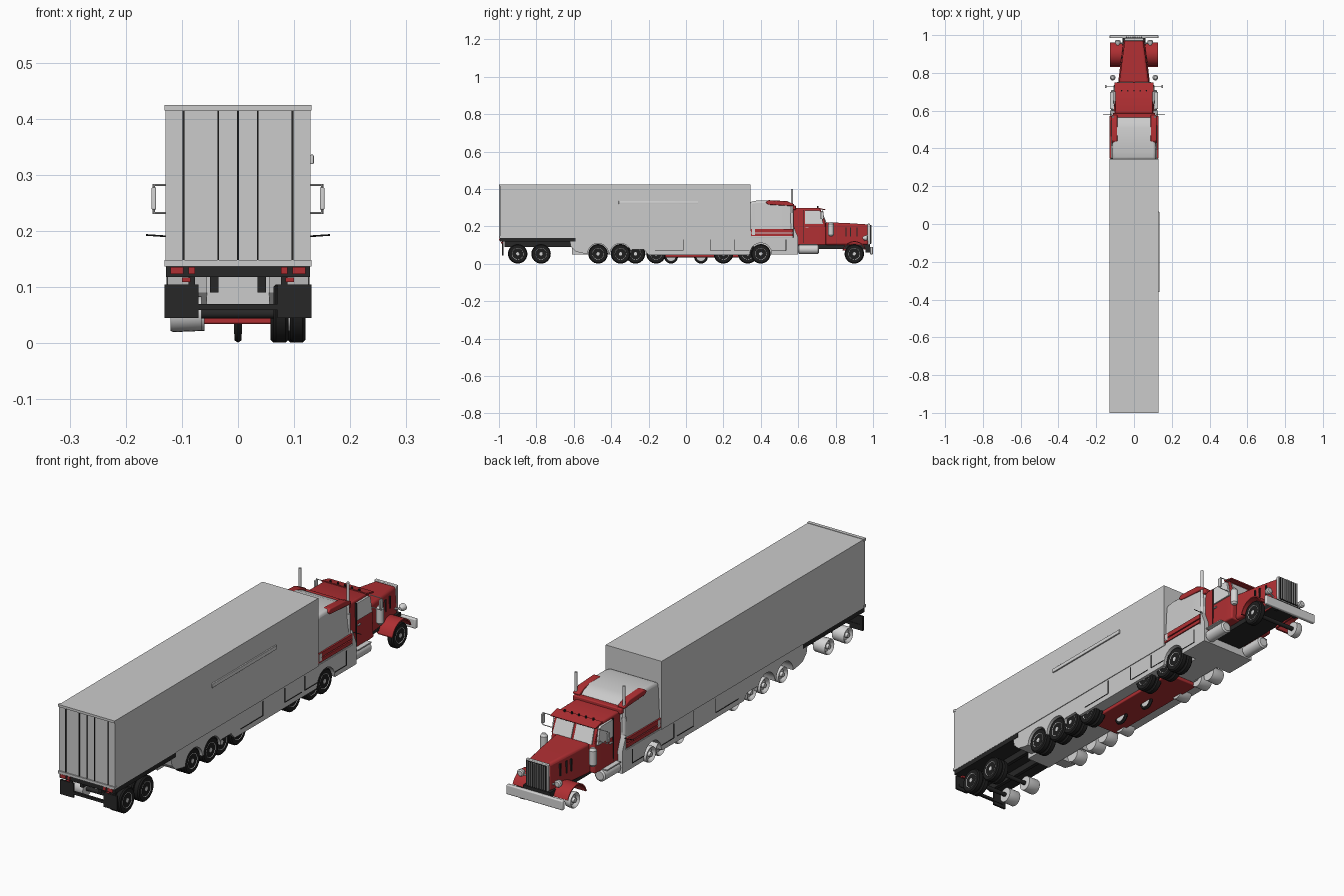
import bpy, bmesh, math
from mathutils import Vector

cube = bpy.data.objects.get("Cube")
if cube:
    bpy.data.objects.remove(cube, do_unlink=True)


def material(name, rgb):
    m = bpy.data.materials.new(name)
    m.use_nodes = True
    m.diffuse_color = (*rgb, 1)
    m.node_tree.nodes["Principled BSDF"].inputs["Base Color"].default_value = (*rgb, 1)
    return m


SILVER = material("silver_paint", (0.6, 0.6, 0.6))
CHROME = material("polished_metal", (0.66, 0.66, 0.66))
RED = material("red_paint", (0.43, 0.028, 0.032))
BLACK = material("black_chassis", (0.02, 0.02, 0.02))
TYRE = material("tyre_rubber", (0.013, 0.013, 0.013))
GLASS = material("pale_glass", (0.7, 0.7, 0.7))
made = []


def finish(name, bm, mat, bevel=0):
    bmesh.ops.recalc_face_normals(bm, faces=bm.faces)
    mesh = bpy.data.meshes.new(name)
    bm.to_mesh(mesh)
    bm.free()
    mesh.materials.append(mat)
    ob = bpy.data.objects.new(name, mesh)
    bpy.context.collection.objects.link(ob)
    if bevel:
        mod = ob.modifiers.new("rounded", "BEVEL")
        mod.width, mod.segments = bevel, 3
    made.append(ob)
    return ob


def skin(name, rings, mat, bevel=0, cap=True):
    """Bridge equal rings of points and close the ends."""
    bm = bmesh.new()
    rows = [[bm.verts.new(p) for p in ring] for ring in rings]
    n = len(rows[0])
    for a, b in zip(rows, rows[1:]):
        for i in range(n):
            bm.faces.new((a[i], a[(i + 1) % n], b[(i + 1) % n], b[i]))
    if cap:
        bm.faces.new(rows[0])
        bm.faces.new(rows[-1])
    return finish(name, bm, mat, bevel)


def box(name, x, y, z, mat, bevel=0):
    ring = [(x[0], z[0]), (x[1], z[0]), (x[1], z[1]), (x[0], z[1])]
    return skin(name, [[(a, q, b) for a, b in ring] for q in y], mat, bevel)


def prism(name, x, profile, mat, bevel=0):
    return skin(name, [[(q, a, b) for a, b in profile] for q in x], mat, bevel)


def loft(name, sections, mat, bevel=0):
    """Sections are (y, half width low, half width high, bottom, top)."""
    return skin(name, [[(-w, y, a), (w, y, a), (v, y, b), (-v, y, b)]
                       for y, w, v, a, b in sections], mat, bevel)


def lathe(name, profile, centre, axis, mat, n=24):
    """Turn (offset, radius) points about the given axis."""
    rot = Vector((0, 0, 1)).rotation_difference(Vector(axis))
    rings = []
    for h, r in profile:
        rings.append([Vector(centre) + rot @ Vector((r * math.cos(t), r * math.sin(t), h))
                      for t in (math.tau * i / n for i in range(n))])
    return skin(name, rings, mat)


def rod(name, start, end, r, mat, n=12):
    a, b = Vector(start), Vector(end)
    return lathe(name, [(0, r), ((b - a).length, r)], a, (b - a).normalized(), mat, n)


def arc(y, z, r, a0=math.pi, a1=0, n=14):
    return [(y + r * math.cos(a0 + (a1 - a0) * i / n), z + r * math.sin(a0 + (a1 - a0) * i / n))
            for i in range(n + 1)]


X, Y, Z = (1, 0, 0), (0, 1, 0), (0, 0, 1)
SIDES = (("left", 1), ("right", -1))

# Trailer box, rear frame and door seams
box("trailer_box", (-.129, .129), (-.995, .345), (.138, .423), SILVER)
for nm, z in (("top", (.415, .425)), ("bottom", (.137, .148))):
    box("rear_frame_" + nm, (-.131, .131), (-1, -.985), z, SILVER)
for x in (-.097, -.035, 0, .035, .097):
    box("door_seam", (x - .0015, x + .0015), (-.998, -.99), (.148, .415), BLACK)
box("side_awning", (.128, .135), (-.36, .065), (.319, .336), CHROME, .002)

# Rear chassis, lamps, mud flaps and bumper bar
box("rear_floor", (-.128, .128), (-.995, -.59), (.118, .138), BLACK)
box("rear_bumper_bar", (-.117, .117), (-.985, -.975), (.059, .07), BLACK)
for side, s in SIDES:
    box(side + "_mud_flap", (s * .07, s * .131), (-.985, -.977), (.045, .105), BLACK)
    box(side + "_flap_hanger", (s * .077, s * .088), (-.985, -.977), (.1, .125), BLACK)
    box(side + "_wide_lamp", (s * .097, s * .12), (-.999, -.99), (.123, .136), RED)
    box(side + "_small_lamp", (s * .077, s * .088), (-.999, -.99), (.123, .136), RED)
    box(side + "_low_lamp", (s * .085, s * .1), (-.99, -.975), (.109, .117), RED)
    box(side + "_frame_rail", (s * .035, s * .05), (-.97, -.58), (.09, .12), BLACK)

# Low side skirts with wheel arches around a closed belly
low = [(-.625, .14), (-.615, .09), (-.59, .065), (-.55, .056)]
low += arc(-.47, .053, .056) + arc(-.35, .053, .056)
low += [(-.29, .075), (-.225, .075), (-.2, .048), (.335, .048)]
low += arc(.4, .053, .058) + [(.46, .05), (.6, .05), (.6, .14), (.575, .2), (.575, .14)]
for side, s in SIDES:
    prism(side + "_skirt", (s * .055, s * .126), low, SILVER)
box("belly", (-.056, .056), (-.61, .6), (.05, .14), SILVER)
box("belly_pan", (-.075, .075), (-.2, .31), (.034, .05), RED, .004)
for side, s in SIDES:
    for y in (-.015, .13, .26, .535):
        box(side + "_skirt_seam", (s * .125, s * .1275), (y - .002, y + .002), (.07, .13), BLACK)
    for y0, y1 in ((-.165, -.015), (.13, .24), (.26, .34), (.46, .535)):
        box(side + "_skirt_line", (s * .125, s * .1275), (y0, y1), (.069, .072), BLACK)


# Wheels: rubber on the left side, bare rims on the right
def wheel(y, dual=True, outer=.12):
    for side, s in SIDES:
        inner = outer - (.055 if dual else .028)
        lathe(side + "_rim", [(inner, .031), (outer - .004, .033), (outer, .031), (outer - .003, .026),
                              (outer - .012, .02), (outer - .01, .011), (outer, .009)],
              (0, y, .053), (s, 0, 0), CHROME)
    for k in range(2 if dual else 1):
        b = outer - .03 * k
        lathe("left_tyre", [(b - .027, .032), (b - .027, .047), (b - .022, .052), (b - .005, .052),
                            (b, .047), (b - .001, .032)], (0, y, .053), X, TYRE, 32)


for y in (-.9, -.775, -.47, -.35, .4):
    wheel(y)
for y in (-.27, -.16, .2, .33):
    wheel(y, outer=.115)
wheel(.9, False)
for y in (-.9, -.775, .9):
    rod("axle", (-.1, y, .053), (.1, y, .053), .009, BLACK)
for y in (-.08, .08):
    lathe("centre_tyre", [(-.006, .028), (-.006, .033), (0, .037), (.006, .033), (.006, .028)],
          (0, y, .038), X, TYRE)
    lathe("centre_rim", [(-.007, .02), (-.005, .028), (.005, .028), (.007, .02)], (0, y, .038), X, CHROME)

# Sleeper with rounded roof and red trim
loft("sleeper", [(.34, .125, .115, .13, .33), (.38, .125, .115, .13, .338), (.51, .125, .112, .13, .336),
                 (.55, .125, .109, .13, .322), (.576, .124, .105, .13, .295)], SILVER, .012)
for side, s in SIDES:
    prism(side + "_roof_trim", (s * .088, s * .119),
          [(.425, .328), (.44, .316), (.575, .308), (.578, .318), (.54, .335), (.44, .34)], RED, .004)
    for z in ((.148, .163), (.168, .187)):
        box(side + "_red_band", (s * .12, s * .1285), (.347, .572), z, RED)
    box(side + "_band_plate", (s * .12, s * .1295), (.352, .368), (.155, .185), CHROME)
    rod(side + "_exhaust", (s * .111, .567, .14), (s * .111, .567, .4), .006, CHROME)
    rod(side + "_exhaust_shield", (s * .111, .567, .15), (s * .111, .567, .27), .009, CHROME)
    rod(side + "_aerial", (s * .12, .58, .19), (s * .164, .578, .193), .0015, BLACK, 6)
    lathe(side + "_fuel_tank", [(0, .018), (.005, .025), (.105, .025), (.11, .018)],
          (s * .098, .6, .077), Y, CHROME)
    box(side + "_tank_step", (s * .09, s * .126), (.61, .7), (.1, .105), CHROME)
box("roof_crossbar", (-.112, .112), (.562, .587), (.288, .311), RED, .004)

# Cab with windows, sun visor and marker lamps
loft("cab", [(.574, .106, .1, .1, .298), (.705, .106, .098, .1, .297), (.72, .106, .098, .1, .29),
             (.748, .104, .098, .1, .215)], RED, .006)
prism("sun_visor", (-.104, .104), [(.7, .294), (.745, .286), (.748, .29), (.7, .301)], RED)
for x in (-.066, -.033, 0, .033, .066):
    rod("marker_lamp", (x, .705, .297), (x, .705, .308), .004, BLACK, 8)
for side, s in SIDES:
    skin(side + "_windscreen", [[(s * a, y + d, z) for a, y, z in
                                ((.006, .748, .22), (.09, .748, .22), (.086, .725, .28), (.006, .725, .28))]
                               for d in (-.006, .003)], GLASS)
    prism(side + "_door_window", (s * .09, s * .1075),
          [(.635, .213), (.733, .213), (.72, .28), (.71, .286), (.635, .286)], GLASS, .001)
    box(side + "_door_seam", (s * .1, s * .1075), (.628, .63), (.11, .288), BLACK)
    box(side + "_door_handle", (s * .104, s * .11), (.638, .655), (.19, .194), CHROME)
    # Mirrors on two arms and intake canisters
    box(side + "_mirror", (s * .146, s * .154), (.72, .736), (.238, .278), CHROME, .002)
    for z in (.232, .282):
        rod(side + "_mirror_arm", (s * .1, .73, z), (s * .151, .73, z), .002, CHROME, 6)
    rod(side + "_mirror_post", (s * .15, .73, .23), (s * .15, .73, .284), .002, CHROME, 6)
    lathe(side + "_air_cleaner", [(0, .009), (.008, .015), (.066, .015), (.076, .008)],
          (s * .113, .775, .147), Z, CHROME)

# Hood, grille and chassis
loft("hood", [(.745, .085, .078, .1, .222), (.87, .07, .062, .1, .217), (.975, .055, .047, .1, .21)], RED, .01)
box("chassis", (-.062, .062), (.6, .985), (.08, .102), BLACK)
box("grille_frame", (-.051, .051), (.97, .984), (.102, .214), CHROME, .003)
box("grille_back", (-.046, .046), (.975, .988), (.106, .208), BLACK)
for i in range(9):
    x = -.04 + .01 * i
    box("grille_bar", (x - .0018, x + .0018), (.98, .993), (.108, .207), CHROME)
box("front_bumper", (-.13, .13), (.984, 1), (.05, .09), CHROME, .004)
for side, s in SIDES:
    box(side + "_bumper_bracket", (s * .04, s * .055), (.96, .99), (.06, .085), BLACK)
    for y in (.855, .88, .915):
        w = .0705 - (y - .87) * .143 - .001
        box(side + "_hood_vent", (s * (w - .012), s * w), (y - .003, y + .003), (.145, .195), BLACK)

    # Front fenders follow the wheel, with a sloping rear lip
    outer = [(.832, .07)] + arc(.9, .055, .066, 2.9, .35)
    inner = [(.837, .07)] + arc(.9, .055, .061, 2.9, .35)
    prism(side + "_fender", (s * .06, s * .127), outer + inner[::-1], RED)
    prism(side + "_fender_wall", (s * .056, s * .062), arc(.9, .055, .065, 2.9, .35), RED)
    lathe(side + "_headlamp", [(0, .006), (.012, .014), (.024, .015), (.028, .01)],
          (s * .086, .945, .138), Y, CHROME)
    rod(side + "_lamp_stalk", (s * .052, .955, .125), (s * .086, .96, .135), .004, CHROME, 8)

# Smooth the round parts and keep hard edges
bpy.ops.object.select_all(action="DESELECT")
for ob in made:
    ob.select_set(True)
bpy.context.view_layer.objects.active = made[0]
bpy.ops.object.shade_smooth_by_angle(angle=math.radians(32))
